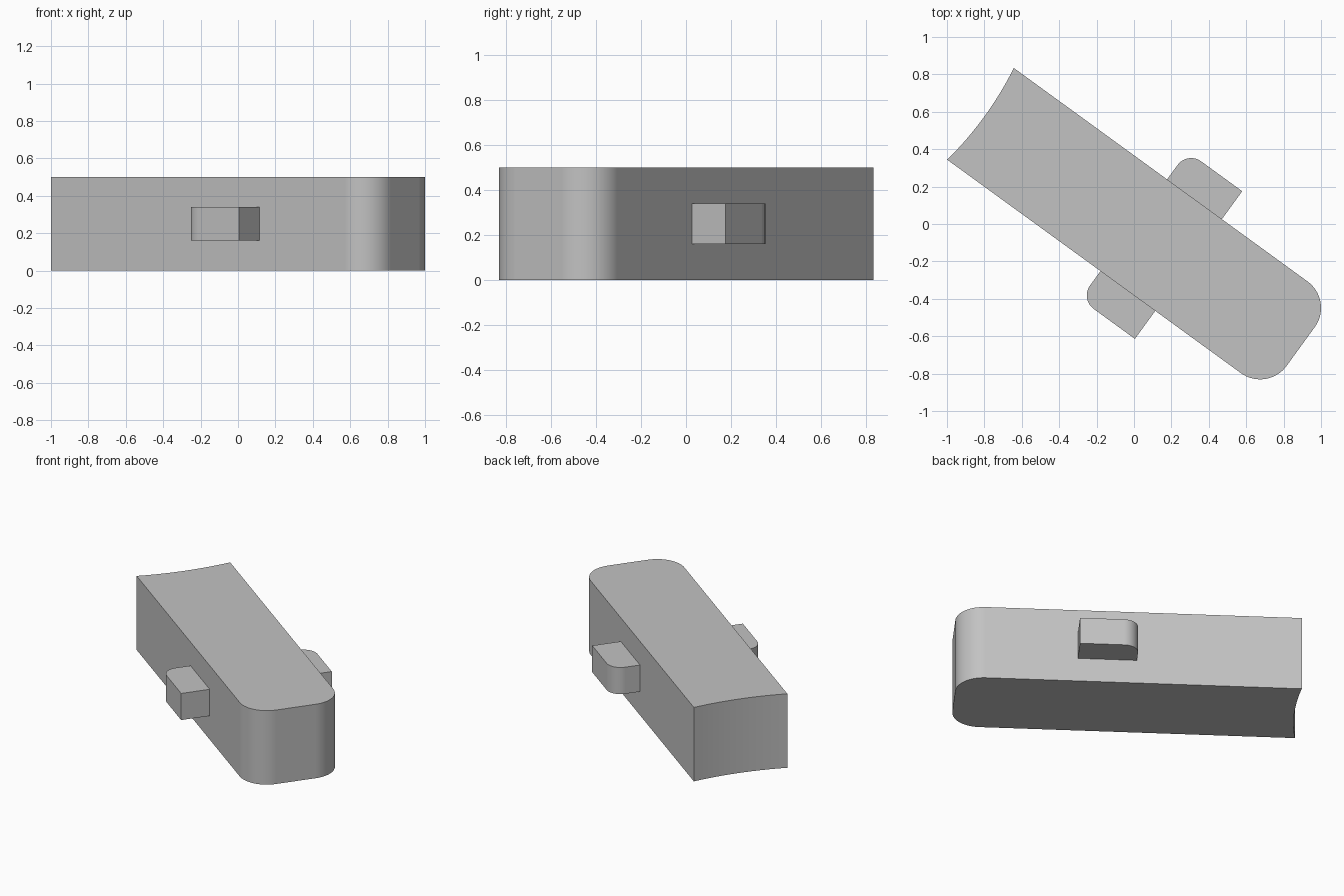
import bpy, bmesh
from math import cos, sin, radians, pi

cube = bpy.data.objects.get("Cube")
if cube:
    bpy.data.objects.remove(cube, do_unlink=True)

ANGLE = radians(-36)     # heading of the bar
MID = -0.006             # sideways offset of the bar's centre line
HALF = 0.303             # half width of the bar

grey = bpy.data.materials.new("plain_grey")
grey.use_nodes = True
colour = (0.54, 0.54, 0.54, 1)
grey.diffuse_color = colour
grey.node_tree.nodes["Principled BSDF"].inputs["Base Color"].default_value = colour


def arc(cx, cy, r, start, end, steps=16):
    """Points along a circular arc, angles in degrees."""
    angles = [radians(start + (end - start) * i / steps) for i in range(steps + 1)]
    return [(cx + r * cos(a), cy + r * sin(a)) for a in angles]


def prism(name, outline, z0, z1):
    """Extrude a flat outline upward and smooth its rounded sides."""
    bm = bmesh.new()
    base = bm.faces.new([bm.verts.new((x, y, z0)) for x, y in outline])
    top = bmesh.ops.extrude_face_region(bm, geom=[base], use_keep_orig=True)["geom"]
    bmesh.ops.translate(bm, vec=(0, 0, z1 - z0),
                        verts=[g for g in top if isinstance(g, bmesh.types.BMVert)])
    bmesh.ops.recalc_face_normals(bm, faces=bm.faces)
    mesh = bpy.data.meshes.new(name)
    bm.to_mesh(mesh)
    bm.free()
    mesh.materials.append(grey)
    obj = bpy.data.objects.new(name, mesh)
    bpy.context.collection.objects.link(obj)
    obj.rotation_euler.z = ANGLE
    bpy.ops.object.select_all(action='DESELECT')
    obj.select_set(True)
    bpy.context.view_layer.objects.active = obj
    bpy.ops.object.shade_smooth_by_angle(angle=radians(30))
    normals = obj.modifiers.new("flat_sides", 'WEIGHTED_NORMAL')
    normals.keep_sharp = True
    return obj


# Main bar: two rounded corners at one end, shallow hollow at the other
TAIL, NOSE, ROUND, HOLLOW = -1.01, 1.106, 0.175, 0.025
body = arc(NOSE - ROUND, MID - HALF + ROUND, ROUND, -90, 0)
body += arc(NOSE - ROUND, MID + HALF - ROUND, ROUND, 0, 90)
for i in range(17):
    t = 1 - i / 8
    body.append((TAIL + HOLLOW * (1 - t * t), MID + HALF * t))
prism("main_bar", body, 0, 0.5)

# Side lugs: one outer corner rounded, mirrored across the centre line
LENGTH, REACH, CORNER = 0.365, 0.488, 0.09
for name, side in (("back_lug", 1), ("front_lug", -1)):
    lug = [(0.003, HALF - 0.01), (LENGTH, HALF - 0.01), (LENGTH, REACH)]
    lug += arc(0.003 + CORNER, REACH - CORNER, CORNER, 90, 180, 12)
    prism(name, [(x, MID + side * y) for x, y in lug], 0.16, 0.34)
